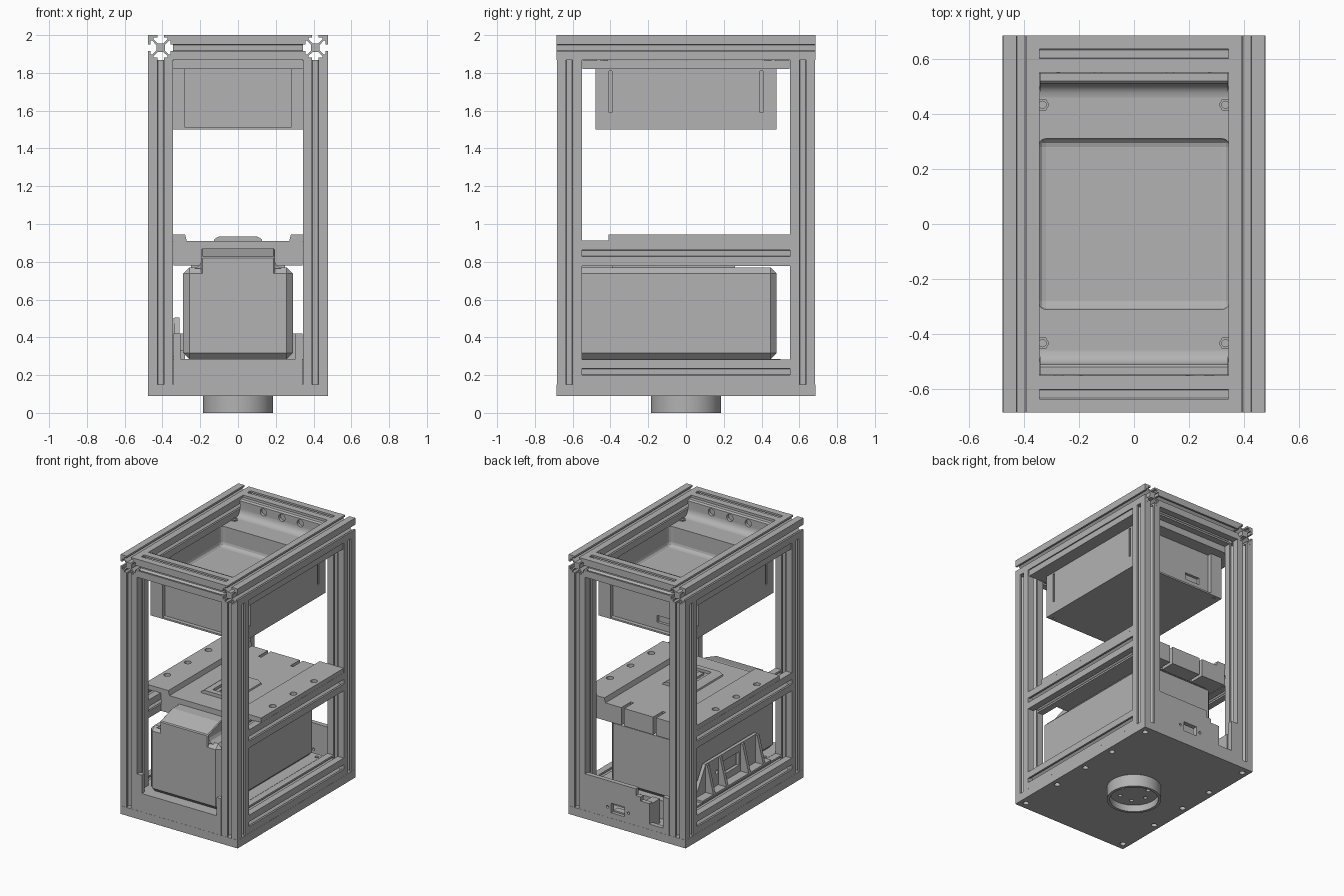
import bpy, bmesh, math
from mathutils import Vector

if "Cube" in bpy.data.objects:
    bpy.data.objects.remove(bpy.data.objects["Cube"], do_unlink=True)

grey = bpy.data.materials.new("light_grey")
grey.use_nodes = True
COLOUR = (0.45, 0.45, 0.45, 1)
grey.diffuse_color = COLOUR
grey.node_tree.nodes["Principled BSDF"].inputs["Base Color"].default_value = COLOUR


def prism(name, pts, axis, a, b):
    """Extrude a closed 2D outline along an axis from a to b."""
    place = {"x": lambda u, v, t: (t, u, v), "y": lambda u, v, t: (u, t, v),
             "z": lambda u, v, t: (u, v, t)}[axis]
    bm = bmesh.new()
    low = [bm.verts.new(place(u, v, a)) for u, v in pts]
    high = [bm.verts.new(place(u, v, b)) for u, v in pts]
    bm.faces.new(low)
    bm.faces.new(high)
    n = len(pts)
    for i in range(n):
        j = (i + 1) % n
        bm.faces.new((low[i], low[j], high[j], high[i]))
    bmesh.ops.recalc_face_normals(bm, faces=bm.faces)
    mesh = bpy.data.meshes.new(name)
    bm.to_mesh(mesh)
    bm.free()
    mesh.materials.append(grey)
    ob = bpy.data.objects.new(name, mesh)
    bpy.context.collection.objects.link(ob)
    return ob


def box(name, x, y, z):
    return prism(name, [(x[0], y[0]), (x[1], y[0]), (x[1], y[1]), (x[0], y[1])], "z", *z)


def rod(name, axis, u, v, r, a, b, n=20):
    turn = [2 * math.pi * i / n for i in range(n)]
    return prism(name, [(u + r * math.cos(t), v + r * math.sin(t)) for t in turn], axis, a, b)


def apply(ob, kind, **settings):
    mod = ob.modifiers.new(kind.lower(), kind)
    for key, value in settings.items():
        setattr(mod, key, value)
    bpy.context.view_layer.objects.active = ob
    bpy.ops.object.modifier_apply(modifier=mod.name)


def cut(ob, *cutters):
    for c in cutters:
        apply(ob, "BOOLEAN", operation="DIFFERENCE", solver="EXACT", object=c)
        bpy.data.objects.remove(c, do_unlink=True)


def smooth(ob):
    bpy.ops.object.select_all(action="DESELECT")
    ob.select_set(True)
    bpy.context.view_layer.objects.active = ob
    bpy.ops.object.shade_smooth_by_angle(angle=math.radians(35))


# Slotted extrusion outline: one side turned four times
H = 0.0665
SIDE = [(-1, 1), (-.26, 1), (-.26, .8), (-.56, .8), (-.56, .66), (-.22, .34),
        (.22, .34), (.56, .66), (.56, .8), (.26, .8), (.26, 1)]


def rail(name, axis, u, v, a, b):
    pts, side = [], SIDE
    for _ in range(4):
        pts += [(u + H * p, v + H * q) for p, q in side]
        side = [(q, -p) for p, q in side]
    return prism(name, pts, axis, a, b)


# Frame
PX, PY, TOP = 0.41, 0.6175, 1.9335
for sx, side in ((1, "left"), (-1, "right")):
    for sy, end in ((1, "back"), (-1, "front")):
        rail(f"{end}_{side}_post", "z", sx * PX, sy * PY, 0.15, 1.867)
    rail(f"{side}_top_rail", "y", sx * PX, TOP, -0.685, 0.685)
    rail(f"{side}_middle_rail", "y", sx * PX, 0.845, -0.55, 0.55)
    rail(f"{side}_lower_rail", "y", sx * PX, 0.217, -0.55, 0.55)
for sy, end in ((1, "back"), (-1, "front")):
    rail(f"{end}_top_rail", "x", sy * PY, TOP, -0.344, 0.344)

# Base plate with screw holes, and its round foot
base = box("base_plate", (-.477, .477), (-.685, .685), (.09, .15))
cut(base, *[rod("hole", "z", sx * .43, y, .02, .05, .12)
            for sx in (1, -1) for y in (-.63, -.3, 0, .28, .63)])
foot = rod("round_foot", "z", 0, 0, .185, 0, .09, 64)
cut(foot, rod("hollow", "z", 0, 0, .165, -.1, .05, 64),
    *[rod("hole", "z", .1 * math.cos(i * math.pi / 3), .1 * math.sin(i * math.pi / 3),
          .014, 0, .075, 12) for i in range(6)])
smooth(foot)

# Lower tray, with front and back panels
tray = box("lower_tray", (-.344, .344), (-.65, .5), (.15, .285))
cut(tray, *[rod("hole", "z", sx * .32, y, .014, .24, .3, 12)
            for sx in (1, -1) for y in (-.46, .46)])
prism("front_panel", [(-.342, .15), (.342, .15), (.342, .42), (.305, .42), (.305, .285),
                      (-.305, .285), (-.305, .42), (-.342, .42)], "y", -.684, -.65)
back = prism("back_panel", [(-.342, .15), (.342, .15), (.342, .42), (-.07, .42), (-.07, .37),
                            (-.11, .37), (-.11, .34), (-.18, .34), (-.18, .19), (-.29, .19),
                            (-.29, .42), (-.342, .42)], "y", .65, .684)
cut(back, box("port", (.02, .13), (.6, .7), (.19, .26)),
    *[rod("hole", "y", x, .225, .01, .6, .7, 12) for x in (-.01, .16)])
box("back_port_block", (.02, .13), (.61, .66), (.18, .2))
for x in (-.15, -.31):
    box("back_support", (x - .03, x + .03), (.56, .65), (.15, .33))

# Side bracket: pierced sloping plate with gussets
bracket = prism("side_bracket", [(-.42, .285), (.38, .285), (.25, .505), (-.35, .505)],
                "x", -.335, -.31)
cut(bracket, box("window", (-.4, -.2), (-.14, .06), (.35, .45)),
    *[rod("hole", "x", y, .4, .014, -.4, -.2, 12) for y in (-.2, .12)])
box("bracket_foot", (-.40, -.31), (-.42, .38), (.284, .3))
for y in (-.34, -.17, .09, .24):
    prism("bracket_gusset", [(-.40, .3), (-.33, .3), (-.33, .5), (-.35, .5)], "y", y - .012, y + .012)

# Machine body with raised sloping nose
body = box("body", (-.29, .29), (-.63, .48), (.285, .77))
apply(body, "BEVEL", width=.032, segments=1)
nose = prism("body_nose", [(-.63, .72), (-.63, .827), (-.49, .87), (-.39, .87), (-.39, .72)],
             "x", -.195, .195)
apply(nose, "BEVEL", width=.006, segments=1)
for s in (1, -1):
    prism("nose_fillet", [(s * .19, .765), (s * .23, .765), (s * .205, .78), (s * .19, .81)],
          "y", -.62, -.39)
box("body_cover", (-.25, .25), (-.39, .26), (.76, .785))

# Middle work plate with slots at the back and a recessed centre
plate = box("work_plate", (-.342, .342), (-.41, .55), (.78, .91))
cut(plate, *[box("slot", (x - .012, x + .012), (.44, .6), (.7, 1)) for x in (-.13, .13)])
for s, side in ((1, "left"), (-1, "right")):
    strip = prism(f"{side}_clamp_strip", [(s * .27, .905), (s * .28, .945), (s * .476, .945),
                                          (s * .476, .912), (s * .34, .905)], "y", -.41, .55)
    cut(strip, *[rod("hole", "z", s * .43, y, .024, .92, 1) for y in (-.21, .03, .27)])
centre = prism("centre_block", [(-.13, .905), (.13, .905), (.125, .92), (.1, .935),
                                (-.1, .935), (-.125, .92)], "y", -.25, .09)
cut(centre, box("recess", (-.06, .06), (-.21, .05), (.915, 1)))
box("centre_bar", (-.02, .02), (-.18, .02), (.91, .93))

# Upper box: open tray with corner posts
upper = box("upper_box", (-.375, .375), (-.45, .45), (1.5, 1.83))
pocket = box("pocket", (-.35, .35), (-.31, .31), (1.72, 2))
bev = pocket.modifiers.new("round", "BEVEL")
bev.width, bev.segments = .03, 3
flange = box("upper_flange", (-.47, .47), (-.548, .548), (1.82, 1.865))
pocket2 = pocket.copy()
bpy.context.collection.objects.link(pocket2)
cut(upper, pocket, *[box("groove", (s * .375 - .01, s * .375 + .01), (y - .008, y + .008), (1.59, 1.81))
                     for s in (1, -1) for y in (-.4, .4)],
    box("port", (-.2, -.08), (.43, .6), (1.56, 1.61)))
cut(flange, pocket2)
floor = box("upper_floor", (-.375, .375), (-.48, .48), (1.5, 1.512))
cut(floor, *[rod("hole", "z", sx * .33, sy * .44, .02, 1.4, 1.508)
             for sx in (1, -1) for sy in (1, -1)])
for sx in (1, -1):
    for sy in (1, -1):
        box("corner_post", (sx * .375, sx * .28), (sy * .48, sy * .44), (1.512, 1.82))
        nut = rod("hex_nut", "z", sx * .332, sy * .433, .024, 1.85, 1.872, 6)
        cut(nut, rod("hole", "z", sx * .332, sy * .433, .013, 1.86, 1.9, 12))

# Upturned end walls of the upper box, curved at the foot
for s, end in ((1, "back"), (-1, "front")):
    arc = [(s * (.46 + .05 * math.sin(t)), 1.915 - .05 * math.cos(t))
           for t in [i * math.pi / 10 for i in range(6)]]
    wall = prism(f"{end}_end_wall", [(s * .548, 1.86)] + arc +
                 [(s * .51, 1.975), (s * .52, 1.985), (s * .548, 1.985)], "x", -.342, .342)
    cut(wall, *[rod("hole", "y", x, 1.94, .026, s * .53, s * .4) for x in (-.15, 0, .15)])
    smooth(wall)
